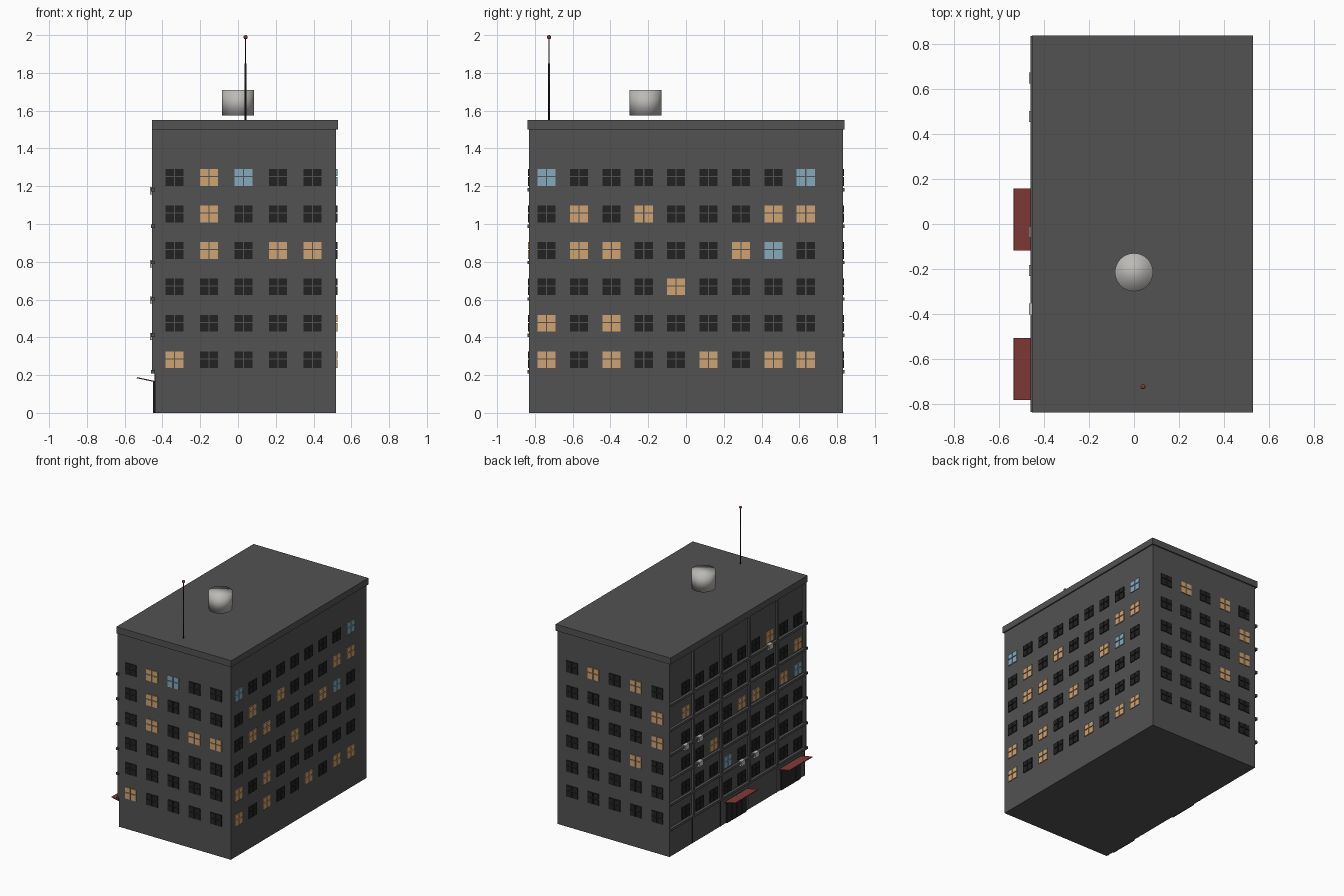
import bpy, bmesh, math
from mathutils import Matrix, Vector

cube = bpy.data.objects.get("Cube")
if cube:
    bpy.data.objects.remove(cube, do_unlink=True)


def material(name, rgb, rough=0.8):
    m = bpy.data.materials.new(name)
    m.use_nodes = True
    m.diffuse_color = (*rgb, 1)
    node = m.node_tree.nodes["Principled BSDF"]
    node.inputs["Base Color"].default_value = (*rgb, 1)
    node.inputs["Roughness"].default_value = rough
    return m


WALL = material("wall grey", (0.085, 0.085, 0.085))
DARK = material("dark glass", (0.016, 0.016, 0.016))
WARM = material("warm lit glass", (0.62, 0.37, 0.17))
BLUE = material("blue lit glass", (0.24, 0.40, 0.50))
RED = material("awning red", (0.23, 0.045, 0.038))
PALE = material("pale metal", (0.50, 0.49, 0.47))
BLACK = material("black metal", (0.02, 0.02, 0.02))


def box(bm, lo, hi, index=0, turn=Matrix()):
    lo, hi = Vector(lo), Vector(hi)
    place = Matrix.Translation((lo + hi) / 2) @ Matrix.Diagonal((*(hi - lo), 1))
    made = bmesh.ops.create_cube(bm, size=1, matrix=turn @ place)
    for v in made["verts"]:
        for f in v.link_faces:
            f.material_index = index


def finish(name, bm, *mats):
    mesh = bpy.data.meshes.new(name)
    bm.to_mesh(mesh)
    bm.free()
    for m in mats:
        mesh.materials.append(m)
    ob = bpy.data.objects.new(name, mesh)
    bpy.context.collection.objects.link(ob)
    return ob


def boxes(name, mat, spans):
    bm = bmesh.new()
    for lo, hi in spans:
        box(bm, lo, hi)
    return finish(name, bm, mat)


# Main block and roof slab
FACADE = -0.44
boxes("building_body", WALL, [((FACADE, -0.83, 0), (0.52, 0.83, 1.5))])
boxes("roof_slab", WALL, [((-0.455, -0.84, 1.5), (0.53, 0.84, 1.55))])

# Windows: one string per floor from the bottom, w = warm, b = blue
FLOOR, FIRST = 0.193, 0.281
walls = {
    "front_windows": (0, 0.83, -0.336, 0.1825,
                      ["w....", ".....", ".....", ".w.ww", ".w...", ".wb.."]),
    "left_windows": (90, 0.52, -0.738, 0.1715,
                     ["w.w..w.ww", "w.w......", "....w....",
                      ".ww...wb.", ".w.w...ww", "b.......b"]),
    "back_windows": (180, 0.83, -0.394, 0.1825,
                     [".....", ".....", "...w.", "....w", "....w", ".w.w."]),
    "facade_windows": (-90, -FACADE, -0.635, 0.1715,
                       [".........", "...b.....", "..w......",
                        "....ww.wb", "w.......w", "......w.."]),
}
HALF_W, HALF_H, GAP, BAR = 0.048, 0.044, 0.003, 0.005
for name, (angle, dist, start, step, floors) in walls.items():
    bm = bmesh.new()
    turn = Matrix.Rotation(math.radians(angle), 4, "Z")
    for row, lights in enumerate(floors):
        z = FIRST + FLOOR * row
        for col, light in enumerate(lights):
            u = start + step * col
            for a, b in ((-HALF_W, -GAP), (GAP, HALF_W)):
                for c, d in ((-HALF_H, BAR - GAP), (BAR + GAP, HALF_H)):
                    box(bm, (u + a, -dist - 0.007, z + c),
                        (u + b, -dist + 0.002, z + d), ".wb".index(light), turn)
    finish(name, bm, DARK, WARM, BLUE)

# Ledges and pilasters on the entrance facade
ledge_z = [0.217 + FLOOR * i for i in range(6)]
boxes("facade_ledges", WALL,
      [((-0.46, -0.838, z - 0.009), (FACADE, 0.838, z + 0.009)) for z in ledge_z])
pilaster_y = [0.55 - 0.342 * i for i in range(5)]
boxes("facade_pilasters", WALL,
      [((-0.455, y - 0.01, 0.21), (FACADE, y + 0.01, 1.5)) for y in pilaster_y])
boxes("ground_floor_joints", BLACK,
      [((FACADE - 0.002, y - 0.003, 0), (FACADE, y + 0.003, 0.208))
       for y in pilaster_y])

# Air conditioners below some windows: column, floor
units = [(0, 3), (1, 3), (1, 2), (4, 1), (5, 1), (6, 5)]
boxes("air_conditioners", PALE,
      [((-0.467, 0.625 - 0.1715 * c, ledge_z[r] - 0.025),
        (FACADE, 0.675 - 0.1715 * c, ledge_z[r] + 0.014)) for c, r in units])

# Entrances: door leaves under a slanted awning
for i, y in enumerate((0.02, -0.645)):
    boxes(f"entrance_doors_{i + 1}", BLACK,
          [((FACADE - 0.009, y + 0.06 * k - 0.028, 0),
            (FACADE, y + 0.06 * k + 0.028, 0.17)) for k in (-1.5, -0.5, 0.5, 1.5)])
    awning = boxes(f"awning_{i + 1}", RED,
                   [((-0.098, -0.138, -0.003), (0, 0.138, 0.003))])
    awning.location = (FACADE, y, 0.166)
    awning.rotation_euler.y = math.radians(12)


def cylinder(name, mat, x, y, z0, z1, r0, r1, sides):
    bm = bmesh.new()
    bmesh.ops.create_cone(bm, cap_ends=True, segments=sides, radius1=r0,
                          radius2=r1, depth=z1 - z0,
                          matrix=Matrix.Translation((x, y, (z0 + z1) / 2)))
    ob = finish(name, bm, mat)
    ob.data.shade_smooth()
    return ob


# Roof tank and antenna
cylinder("roof_tank", PALE, 0, -0.215, 1.575, 1.71, 0.085, 0.085, 32)
cylinder("antenna_base", BLACK, 0.04, -0.725, 1.55, 1.85, 0.005, 0.005, 8)
cylinder("antenna_tip", BLACK, 0.04, -0.725, 1.85, 1.985, 0.003, 0.003, 8)
bm = bmesh.new()
bmesh.ops.create_uvsphere(bm, u_segments=12, v_segments=8, radius=0.011,
                          matrix=Matrix.Translation((0.04, -0.725, 1.989)))
finish("antenna_light", bm, RED).data.shade_smooth()
